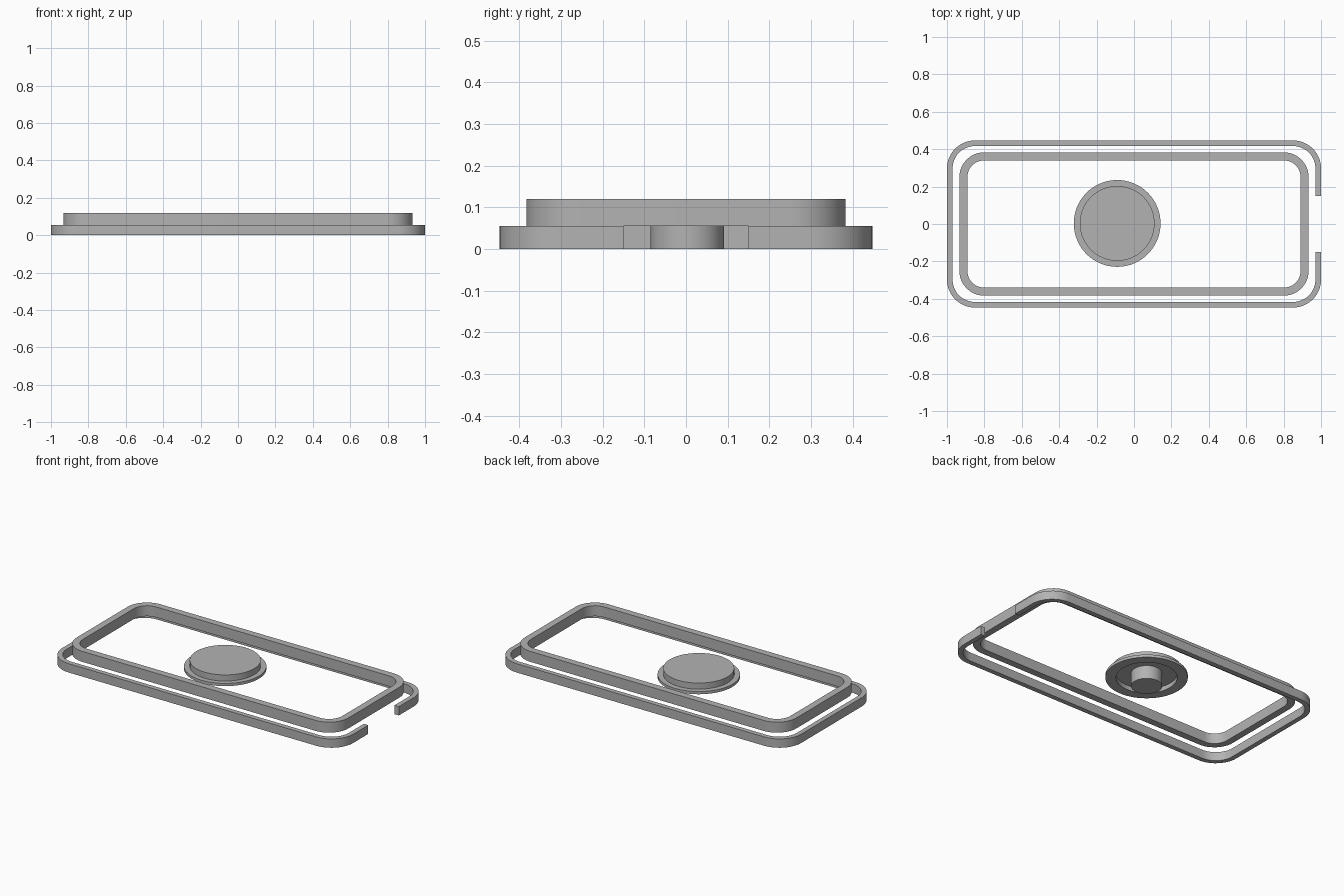
import bpy, bmesh, math

cube = bpy.data.objects.get("Cube")
if cube:
    bpy.data.objects.remove(cube, do_unlink=True)

grey = bpy.data.materials.new("plain grey")
grey.use_nodes = True
COLOUR = (0.45, 0.45, 0.45, 1)
grey.diffuse_color = COLOUR
grey.node_tree.nodes["Principled BSDF"].inputs["Base Color"].default_value = COLOUR


def finish(bm, name):
    bmesh.ops.recalc_face_normals(bm, faces=bm.faces)
    mesh = bpy.data.meshes.new(name)
    bm.to_mesh(mesh)
    bm.free()
    mesh.materials.append(grey)
    obj = bpy.data.objects.new(name, mesh)
    bpy.context.collection.objects.link(obj)
    bpy.ops.object.select_all(action='DESELECT')
    obj.select_set(True)
    bpy.context.view_layer.objects.active = obj
    bpy.ops.object.shade_smooth_by_angle(angle=math.radians(30))
    return obj


def rounded_path(hx, hy, r, steps=12):
    """Counter-clockwise rounded rectangle, starting on the +x side."""
    pts = []
    for k, (sx, sy) in enumerate([(1, 1), (-1, 1), (-1, -1), (1, -1)]):
        for i in range(steps + 1):
            a = math.pi / 2 * (k + i / steps)
            pts.append((sx * (hx - r) + r * math.cos(a), sy * (hy - r) + r * math.sin(a)))
    return pts


def frame(name, hx, hy, r, width, z0, z1, gap=0):
    """Rectangular band with rounded corners, optionally open on the +x side."""
    outer = rounded_path(hx, hy, r)
    inner = rounded_path(hx - width, hy - width, r - width)
    if gap:
        outer = [(hx, gap)] + outer + [(hx, -gap)]
        inner = [(hx - width, gap)] + inner + [(hx - width, -gap)]
    bm = bmesh.new()
    rings = [[bm.verts.new(p) for p in ((*o, z0), (*o, z1), (*i, z1), (*i, z0))]
             for o, i in zip(outer, inner)]
    pairs = list(zip(rings, rings[1:]))
    if gap:
        bm.faces.new(rings[0])
        bm.faces.new(rings[-1])
    else:
        pairs.append((rings[-1], rings[0]))
    for a, b in pairs:
        for j in range(4):
            k = (j + 1) % 4
            bm.faces.new((a[j], a[k], b[k], b[j]))
    return finish(bm, name)


def turned(name, profile, x, y, sides=64):
    """Closed solid turned around a vertical axis, capped at both ends."""
    bm = bmesh.new()
    rings = [[bm.verts.new((x + r * math.cos(2 * math.pi * i / sides),
                            y + r * math.sin(2 * math.pi * i / sides), z))
              for i in range(sides)] for r, z in profile]
    for a, b in zip(rings, rings[1:]):
        for i in range(sides):
            j = (i + 1) % sides
            bm.faces.new((a[i], a[j], b[j], b[i]))
    bm.faces.new(rings[0])
    bm.faces.new(rings[-1])
    return finish(bm, name)


# Open lower band and closed upper band
frame("outer_band", 1.0, 0.447, 0.15, 0.03, 0, 0.055, gap=0.15)
frame("inner_band", 0.934, 0.383, 0.133, 0.043, 0.055, 0.12)

# Button: stem, hollow underside, flange and raised cap
turned("button", [(0.088, 0), (0.088, 0.083), (0.172, 0.083), (0.172, 0.055),
                  (0.232, 0.055), (0.232, 0.072), (0.2, 0.072), (0.2, 0.11)],
       -0.09, 0.003)
